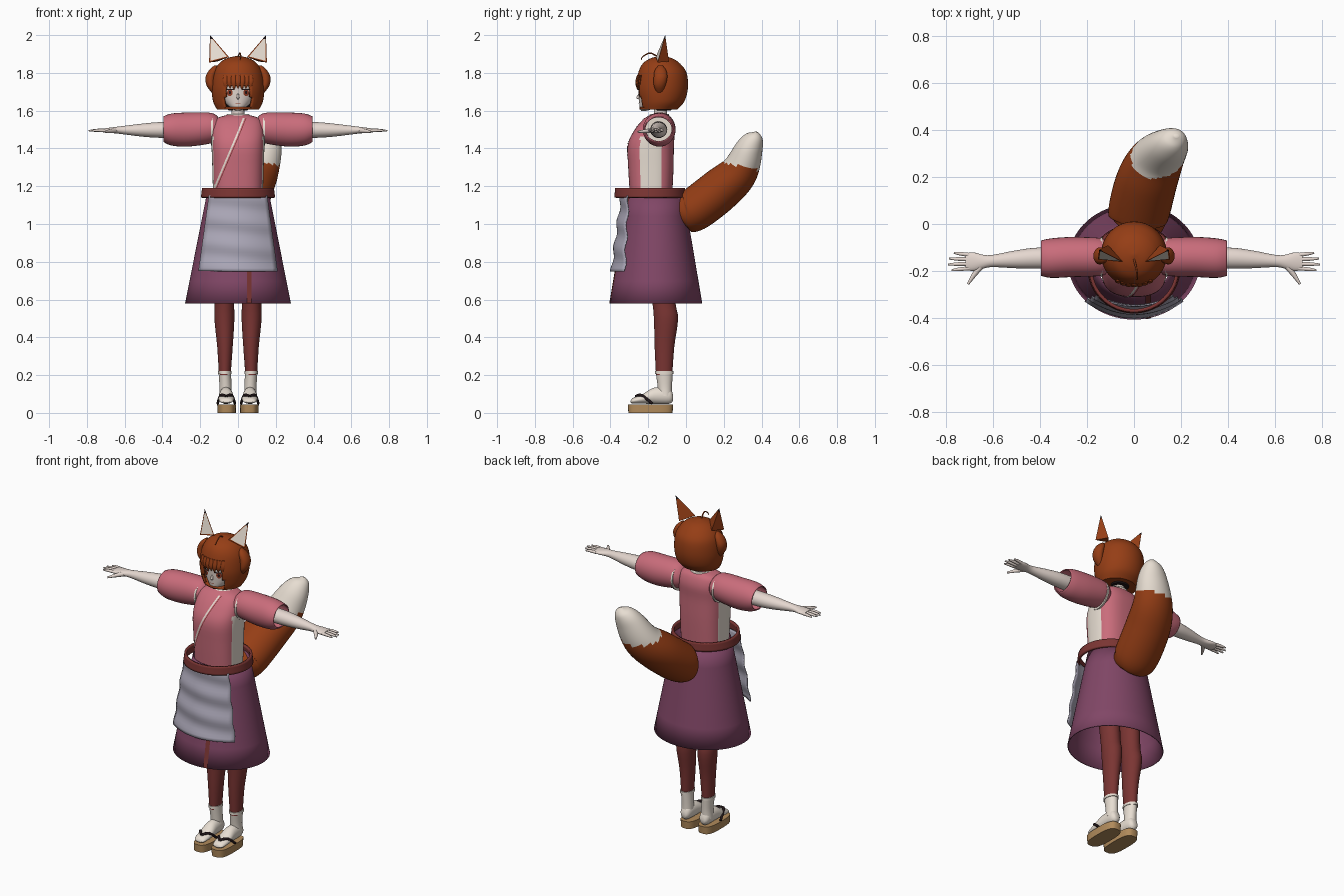
import bpy, bmesh, math
from mathutils import Vector
from mathutils.bvhtree import BVHTree

cube = bpy.data.objects.get("Cube")
if cube:
    bpy.data.objects.remove(cube, do_unlink=True)


def material(name, *srgb):
    rgb = [(c / 255) ** 2.2 for c in srgb] + [1]
    m = bpy.data.materials.new(name)
    m.use_nodes = True
    m.diffuse_color = rgb
    m.node_tree.nodes["Principled BSDF"].inputs["Base Color"].default_value = rgb
    return m


FUR = material("fox_brown", 148, 64, 28)
SKIN = material("pale_skin", 228, 214, 206)
CREAM = material("cream", 232, 222, 210)
PINK = material("rose_pink", 200, 108, 122)
PURPLE = material("plum", 128, 72, 102)
GREY = material("apron_grey", 168, 164, 180)
WINE = material("wine_red", 122, 56, 54)
WOOD = material("sandal_wood", 176, 138, 92)
BLACK = material("soft_black", 38, 28, 30)
IRIS = material("amber_red", 150, 66, 46)


def finish(name, bm, mats, rule=None, thick=0):
    """Turn a bmesh into a smooth shaded object, coloured by a face rule."""
    me = bpy.data.meshes.new(name)
    if rule:
        for f in bm.faces:
            f.material_index = rule(f.calc_center_median())
    bm.to_mesh(me)
    bm.free()
    ob = bpy.data.objects.new(name, me)
    bpy.context.collection.objects.link(ob)
    for m in mats:
        me.materials.append(m)
    bpy.ops.object.select_all(action='DESELECT')
    ob.select_set(True)
    bpy.context.view_layer.objects.active = ob
    bpy.ops.object.shade_smooth_by_angle(angle=math.radians(45))
    if thick:
        mod = ob.modifiers.new("thickness", 'SOLIDIFY')
        mod.thickness = thick
        mod.offset = -1
    return ob


def spline(pts, steps):
    """Catmull-Rom interpolation of equal length tuples."""
    out = []
    for i in range(len(pts) - 1):
        quad = [pts[max(i - 1, 0)], pts[i], pts[i + 1], pts[min(i + 2, len(pts) - 1)]]
        for k in range(steps):
            t = k / steps
            out.append([b + t * (c - a + t * (2*a - 5*b + 4*c - d + t * (3*b - a - 3*c + d))) / 2
                        for a, b, c, d in zip(*quad)])
    return out + [list(pts[-1])]


def loft(name, stations, mats, n=32, axis=None, ref=(0, 1, 0), power=2, caps=True,
         thick=0, steps=4, rule=None, drop=None):
    """Skin superellipse rings (x, y, z, radius_u, radius_v) along a path."""
    st = spline(stations, steps)
    pos = [Vector(s[:3]) for s in st]
    bm = bmesh.new()
    rings = []
    for i, s in enumerate(st):
        t = Vector(axis) if axis else (pos[min(i + 1, len(pos) - 1)] - pos[max(i - 1, 0)]).normalized()
        u = Vector(ref).cross(t).normalized()
        v = t.cross(u)
        ring = []
        for k in range(n):
            c, d = math.cos(math.tau * k / n), math.sin(math.tau * k / n)
            c, d = [math.copysign(abs(w) ** (2 / power), w) for w in (c, d)]
            ring.append(bm.verts.new(pos[i] + u * c * max(s[3], .002) + v * d * max(s[4], .002)))
        rings.append(ring)
    for a, b in zip(rings, rings[1:]):
        for k in range(n):
            bm.faces.new((a[k - 1], a[k], b[k], b[k - 1]))
    if caps:
        bm.faces.new(rings[0])
        bm.faces.new(rings[-1])
    bmesh.ops.recalc_face_normals(bm, faces=bm.faces)
    if drop:
        gone = [f for f in bm.faces if drop(f.calc_center_median())]
        bmesh.ops.delete(bm, geom=gone, context='FACES')
    return finish(name, bm, mats if isinstance(mats, list) else [mats], rule, thick)


def sheet(name, rows, depth, mat, cols=6, thick=0):
    """Front facing grid from rows (x_left, x_right, z), with y = depth(x, z)."""
    bm = bmesh.new()
    grid = []
    for l, r, z in sorted(rows, key=lambda row: row[2]):
        xs = [l + (r - l) * k / cols for k in range(cols + 1)]
        grid.append([bm.verts.new((x, depth(x, z), z)) for x in xs])
    for a, b in zip(grid, grid[1:]):
        for k in range(cols):
            bm.faces.new((a[k], a[k + 1], b[k + 1], b[k]))
    return finish(name, bm, [mat], thick=thick)


def front_of(ob, gap=.003):
    """Depth function lying just in front of an object's surface."""
    tree = BVHTree.FromPolygons([v.co for v in ob.data.vertices],
                                [p.vertices[:] for p in ob.data.polygons])

    def depth(x, z):
        hit = tree.ray_cast(Vector((x, -2, z)), Vector((0, 1, 0)))[0]
        return (hit.y if hit else -.2) - gap
    return depth


def ellipse(x, z, w, h, n=10):
    return [(x - w * math.sin(math.pi * k / n), x + w * math.sin(math.pi * k / n),
             z - h * math.cos(math.pi * k / n)) for k in range(n + 1)]


UP = (0, 0, 1)
# Head and face
head = loft("head", [(0, -.225, 1.598, .01, .012), (0, -.197, 1.62, .045, .048),
                     (0, -.168, 1.66, .083, .081), (0, -.16, 1.7, .095, .092),
                     (0, -.16, 1.75, .095, .092), (0, -.15, 1.82, .07, .07)], SKIN, axis=UP)
loft("neck", [(0, -.14, 1.53, .045, .04), (0, -.135, 1.58, .034, .034), (0, -.14, 1.67, .036, .036)], SKIN, axis=UP)
loft("nose", [(0, -.248, 1.69, .004, .004), (0, -.254, 1.668, .007, .009), (0, -.248, 1.66, .003, .003)], SKIN, 12, axis=UP)
sheet("mouth", [(-.012, .012, 1.637), (-.013, .013, 1.64)], front_of(head), IRIS)
for s, side in ((1, "left"), (-1, "right")):
    x = s * .043
    sheet(side + "_eye_white", ellipse(x, 1.694, .024, .017), front_of(head, .002), CREAM)
    sheet(side + "_iris", ellipse(x, 1.695, .015, .018), front_of(head, .004), IRIS)
    sheet(side + "_pupil", ellipse(x, 1.696, .006, .009), front_of(head, .006), BLACK)
    sheet(side + "_eyelash", [(x - .026, x + .026, 1.709), (x - .02, x + .02, 1.716)], front_of(head, .006), BLACK)

# Hair: bob shell with a face opening, fringe, side buns and a loose curl
hair = loft("hair", [(0, -.145, 1.607, .112, .1), (0, -.132, 1.65, .132, .124), (0, -.128, 1.72, .14, .138),
                     (0, -.125, 1.8, .13, .128), (0, -.13, 1.85, .1, .098), (0, -.13, 1.878, .058, .055),
                     (0, -.13, 1.89, .005, .005)], FUR, 64, axis=UP, steps=6, thick=.012,
            drop=lambda c: c.y < -.17 and abs(c.x) < .07 and c.z < 1.735)
fringe = front_of(hair, -.002)
for i in range(7):
    x = (i - 3) * .022
    y = fringe(x, 1.765)
    loft(f"fringe_lock_{i}", [(x, y + .004, 1.79, .012, .004), (x, y - .003, 1.75, .015, .007),
                              (x * .95, y, 1.712 + .006 * (i % 2), .002, .002)], FUR, 10, axis=UP)
loft("loose_curl", [(0, -.15, 1.885, .004, .004), (.01, -.19, 1.905, .004, .004),
                    (.015, -.23, 1.885, .003, .003), (.01, -.235, 1.87, .002, .002)], FUR, 8, ref=(1, 0, 0))
loft("nape_hair", [(0, -.12, 1.6, .05, .04), (0, -.12, 1.68, .1, .09)], BLACK, axis=UP)

for s, side in ((1, "left"), (-1, "right")):
    loft(side + "_bun", [(s * .128, -.14, 1.69, .006, .01), (s * .143, -.14, 1.73, .022, .03),
                         (s * .145, -.135, 1.775, .027, .036), (s * .13, -.135, 1.815, .023, .03),
                         (s * .118, -.135, 1.84, .006, .01)], FUR, 20, axis=UP)
    # Fox ear: pyramid with an inset pale front and a dark tip
    bm = bmesh.new()
    inner, outer, back, tip = [bm.verts.new((s * x, y, z)) for x, y, z in
                               ((.048, -.16, 1.884), (.153, -.15, 1.855), (.11, -.09, 1.86), (.148, -.11, 2))]
    for f in ((inner, outer, tip), (outer, back, tip), (back, inner, tip), (inner, back, outer)):
        bm.faces.new(f)
    bmesh.ops.recalc_face_normals(bm, faces=bm.faces)
    bm.faces.ensure_lookup_table()
    pale = bm.faces[0]
    bmesh.ops.inset_individual(bm, faces=[pale], thickness=.011)
    pale.material_index = 1
    bmesh.ops.bisect_plane(bm, geom=bm.verts[:] + bm.edges[:] + bm.faces[:],
                           plane_co=(0, 0, 1.98), plane_no=UP)
    for f in bm.faces:
        if f.calc_center_median().z > 1.98:
            f.material_index = 2
    finish(side + "_ear", bm, [FUR, CREAM, BLACK])

# Torso with pale side panels, collar and crossing trim
torso = loft("torso", [(0, -.185, 1.15, .132, .112), (0, -.186, 1.3, .136, .12), (0, -.186, 1.42, .14, .122),
                       (0, -.165, 1.5, .138, .106), (0, -.15, 1.555, .118, .075), (0, -.145, 1.577, .06, .045)],
             [PINK, CREAM], 64, axis=UP, power=2.6,
             rule=lambda c: int(abs(c.y + .185) < .058 and abs(c.x) > .09 and c.z < 1.47))
loft("collar", [(0, -.145, 1.565, .075, .058), (0, -.14, 1.582, .056, .05)], CREAM, axis=UP, caps=False, thick=.008)
for label, offset, half, mat in (("trim", 0, .005, CREAM), ("trim_shadow", .012, .002, WINE)):
    path = spline([(.03, 1.56), (-.01, 1.46), (-.07, 1.32), (-.125, 1.19)], 6)
    sheet("crossing_" + label, [(x + offset - half, x + offset + half, z) for x, z in path], front_of(torso), mat, 2)

# Skirt, placket, belt and apron
skirt = loft("skirt", [(0, -.16, .58, .28, .246), (0, -.16, 1.16, .165, .148)], PURPLE, 64, axis=UP,
             caps=False, thick=.006)
sheet("skirt_placket", [(.048, .072, .582), (.048, .072, 1.14)], front_of(skirt), WINE, 2)
loft("belt", [(0, -.19, 1.14, .197, .19), (0, -.19, 1.19, .19, .185)], WINE, 64, axis=UP, caps=False, thick=.014)
rows = [(-.155 - .055 * k / 24, .155 + .055 * k / 24, 1.15 - .4 * k / 24) for k in range(25)]
sheet("apron", rows, lambda x, z: -.345 - .13 * (1.15 - z) + 1.6 * x * x + .006 * math.sin(z * 48 + x * 5),
      GREY, 16, .006)

# Tail with a pale tip
loft("tail", [(-.01, -.03, 1.04, .05, .06), (.01, 0, 1.06, .1, .11), (.02, .05, 1.08, .115, .13),
              (.055, .185, 1.185, .115, .13), (.1, .28, 1.275, .1, .115), (.15, .335, 1.4, .073, .085),
              (.175, .365, 1.46, .045, .05), (.18, .375, 1.487, .008, .01)],
     [FUR, CREAM], 40, ref=(1, 0, 0), steps=8, rule=lambda c: int(c.z + .24 * (c.y - .3) > 1.303))

for s, side in ((1, "left"), (-1, "right")):
    def mirrored(pts):
        return [(s * p[0], *p[1:]) for p in pts]

    # Puffed sleeve, arm and hand
    out = (s, 0, 0)
    loft(side + "_sleeve", mirrored([(.1, -.14, 1.505, .055, .06), (.14, -.14, 1.508, .08, .08),
                                     (.26, -.14, 1.5, .09, .085), (.35, -.145, 1.5, .085, .084),
                                     (.395, -.145, 1.502, .068, .075)]), PINK, axis=out, caps=False, thick=.006)
    loft(side + "_armhole_trim", mirrored([(.133, -.14, 1.5, .084, .084), (.143, -.14, 1.5, .084, .084)]),
         CREAM, axis=out, steps=1)
    loft(side + "_arm", mirrored([(.2, -.145, 1.5, .045, .045), (.4, -.145, 1.498, .042, .045),
                                  (.5, -.15, 1.497, .035, .038), (.6, -.157, 1.497, .023, .026),
                                  (.64, -.16, 1.497, .018, .029), (.68, -.16, 1.496, .014, .039),
                                  (.715, -.16, 1.495, .01, .036)]), SKIN, 24, axis=out)
    for i, length in enumerate((.07, .085, .08, .06)):
        y = -.188 + i * .019
        loft(f"{side}_finger_{i}", mirrored([(.7, y, 1.495, .009, .009), (.7 + length * .6, y * 1.15 + .024, 1.496, .008, .008),
                                             (.705 + length, y * 1.3 + .048, 1.493, .004, .004)]), SKIN, 10)
    loft(side + "_thumb", mirrored([(.645, -.175, 1.495, .012, .014), (.675, -.21, 1.492, .011, .011),
                                    (.705, -.255, 1.488, .005, .005)]), SKIN, 10, ref=UP)

    # Stocking, sock, foot and sandal
    loft(side + "_stocking", mirrored([(.07, -.116, .2, .031, .043), (.069, -.114, .35, .041, .052),
                                       (.072, -.106, .5, .053, .064), (.072, -.12, .62, .052, .062),
                                       (.075, -.15, 1.05, .068, .085)]), WINE, axis=UP)
    loft(side + "_sock_cuff", mirrored([(.07, -.115, .207, .036, .05), (.07, -.115, .222, .036, .05)]), CREAM, axis=UP)
    loft(side + "_sock_ankle", mirrored([(.066, -.11, .09, .034, .036), (.066, -.112, .14, .032, .038),
                                         (.07, -.115, .215, .033, .045)]), CREAM, 24, axis=UP)
    loft(side + "_foot", mirrored([(.064, -.068, .08, .015, .015), (.064, -.09, .09, .042, .032),
                                   (.063, -.17, .09, .043, .037), (.062, -.23, .074, .025, .041),
                                   (.062, -.28, .064, .015, .034), (.062, -.293, .06, .005, .02)]),
         CREAM, 24, axis=(0, -1, 0), ref=(1, 0, 0))
    loft(side + "_sandal", mirrored([(.06, -.188, 0, .049, .117), (.06, -.188, .045, .05, .12)]), WOOD, 40,
         axis=UP, power=3, steps=1)
    for edge in (-1, 1):
        loft(f"{side}_strap_{'outer' if edge > 0 else 'inner'}",
             mirrored([(.062, -.265, .088, .007, .007), (.062 + edge * .028, -.235, .093, .008, .008),
                       (.062 + edge * .046, -.18, .05, .007, .007)]), BLACK, 10, ref=UP)
